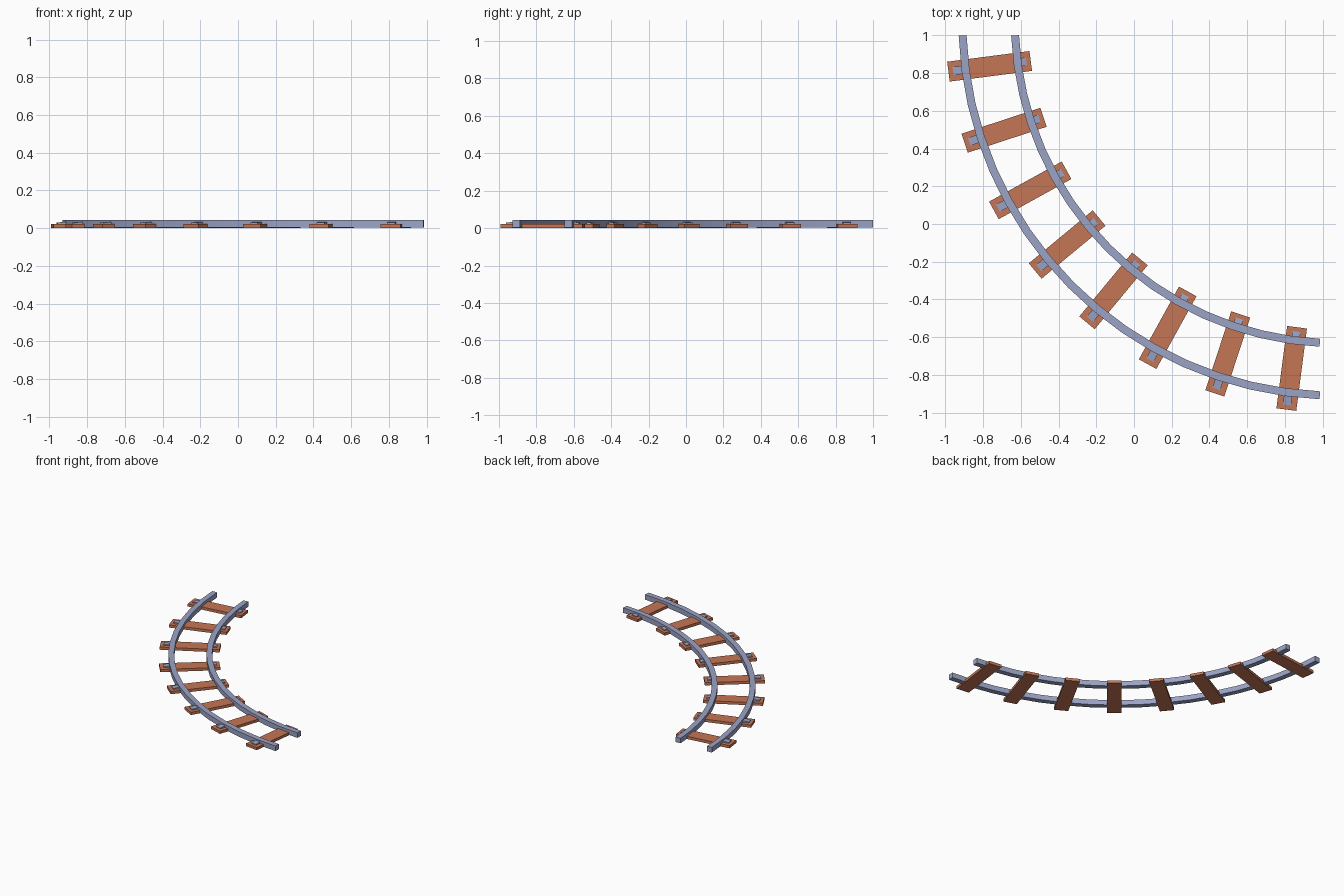
import bpy
from math import sin, cos, asin, pi, radians

if "Cube" in bpy.data.objects:
    bpy.data.objects.remove(bpy.data.objects["Cube"])

CX = CY = 1.075            # centre of the curve
R_OUT, R_IN, R_MID = 1.985, 1.707, 1.856


def mat(name, col):
    m = bpy.data.materials.new(name)
    m.diffuse_color = (*col, 1)
    m.use_nodes = True
    m.node_tree.nodes["Principled BSDF"].inputs["Base Color"].default_value = m.diffuse_color
    return m


STEEL = mat("blue_grey_steel", (0.33, 0.37, 0.56))
WOOD = mat("red_brown_wood", (0.56, 0.18, 0.09))


def polar(r, a, t=0.0):
    """Point at radius r and angle a, moved t along the track."""
    return (CX - r * cos(a) + t * sin(a), CY - r * sin(a) - t * cos(a))


def make(name, verts, faces, material):
    me = bpy.data.meshes.new(name)
    me.from_pydata(verts, [], faces)
    me.materials.append(material)
    ob = bpy.data.objects.new(name, me)
    bpy.context.collection.objects.link(ob)
    return ob


def loft(name, rings, material):
    """Join four-point rings into a closed bar."""
    verts = [p for ring in rings for p in ring]
    n = len(rings)
    faces = [(0, 1, 2, 3), tuple(4 * (n - 1) + k for k in (3, 2, 1, 0))]
    for i in range(n - 1):
        for k in range(4):
            a, b = 4 * i + k, 4 * i + (k + 1) % 4
            faces.append((b, a, a + 4, b + 4))
    return make(name, verts, faces, material)


# rails: square section swept round the curve
def rail(name, r, segs=16, half=0.021, z0=0.003, z1=0.044):
    start = asin((CY - 1.0) / r)
    end = pi / 2 - asin((CX - 0.985) / r)
    rings = []
    for i in range(segs + 1):
        a = start + (end - start) * i / segs
        inn, out = polar(r - half, a), polar(r + half, a)
        rings.append([(*out, z0), (*inn, z0), (*inn, z1), (*out, z1)])
    ob = loft(name, rings, STEEL)
    # smooth along the curve, sharp at the square edges
    bpy.ops.object.select_all(action='DESELECT')
    ob.select_set(True)
    bpy.context.view_layer.objects.active = ob
    bpy.ops.object.shade_smooth_by_angle(angle=radians(30))


rail("outer_rail", R_OUT)
rail("inner_rail", R_IN)


# radial block: r0..r1 long, w half width, own top height at each end
def block(name, a, r0, r1, w, z0, top0, top1, material):
    rings = []
    for r, top in ((r0, top0), (r1, top1)):
        p, q = polar(r, a, -w), polar(r, a, w)
        rings.append([(*p, z0), (*q, z0), (*q, top), (*p, top)])
    loft(name, rings, material)


# sleepers with a sloping clamp outside each rail
for i in range(8):
    a = radians(7.4 + 75.2 * i / 7)
    block(f"sleeper_{i}", a, R_MID - 0.22, R_MID + 0.22, 0.053, 0, 0.022, 0.022, WOOD)
    block(f"outer_clamp_{i}", a, R_OUT, R_MID + 0.195, 0.022, 0.02, 0.036, 0.029, STEEL)
    block(f"inner_clamp_{i}", a, R_MID - 0.197, R_IN, 0.022, 0.02, 0.029, 0.036, STEEL)

# make all face directions point outward
import bmesh
for ob in bpy.data.objects:
    bm = bmesh.new()
    bm.from_mesh(ob.data)
    bmesh.ops.recalc_face_normals(bm, faces=bm.faces)
    bm.to_mesh(ob.data)
    bm.free()
